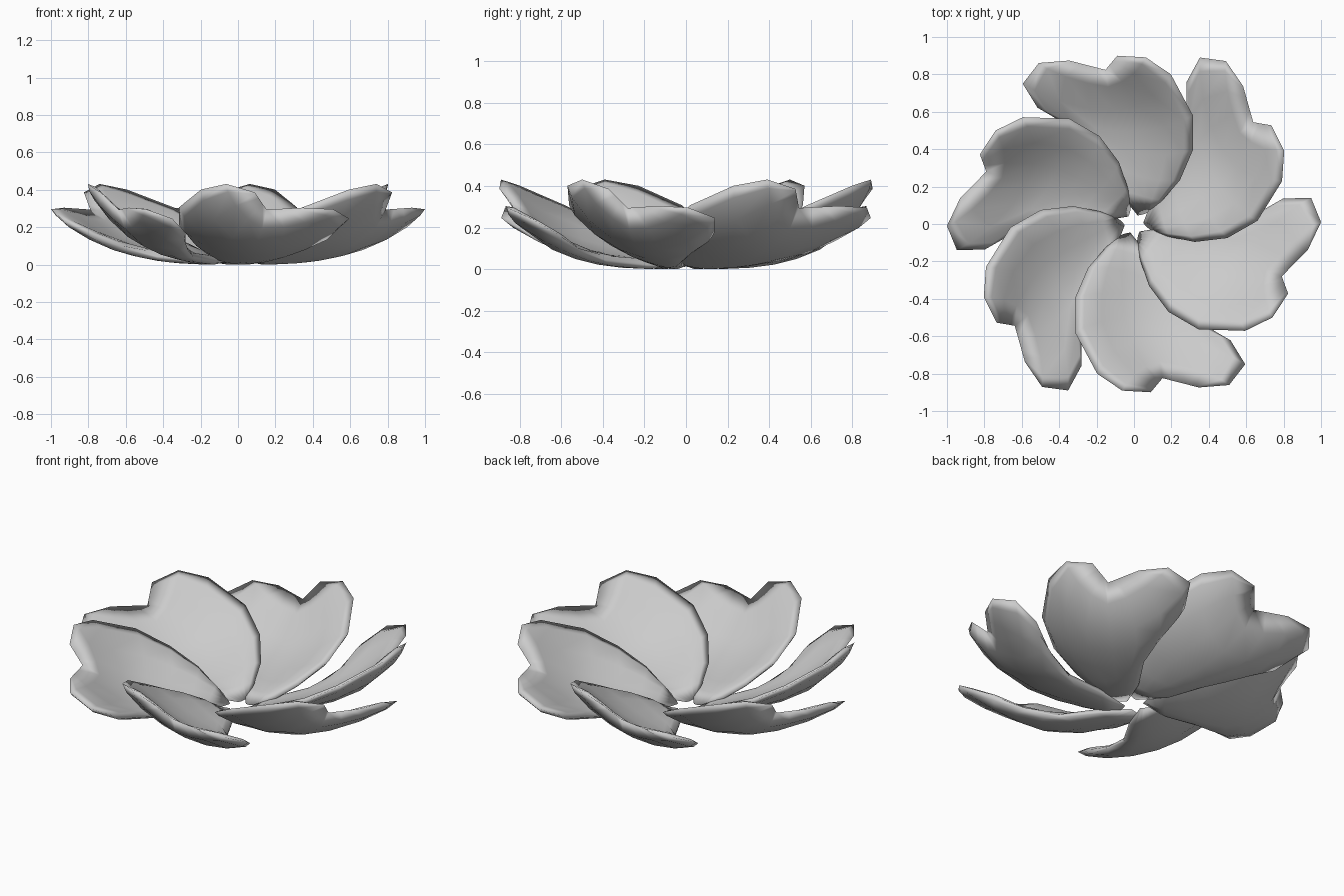
import bpy, bmesh, math
from mathutils import Vector as V

if "Cube" in bpy.data.objects:
    bpy.data.objects.remove(bpy.data.objects["Cube"])

# Heart-shaped petal: paired rim points (outer side, inner side) from base to lobes
ROWS = [
    ((.015, -.110, .024), (.030, -.040, .020)),
    ((.035, -.200, .060), (.210, -.010, .024)),
    ((.080, -.330, .130), (.450, -.020, .055)),
    ((.185, -.470, .215), (.620, .035, .105)),
    ((.345, -.563, .310), (.797, .136, .175)),
    ((.594, -.571, .405), (.947, .140, .250)),
    ((.740, -.500, .435), (1.00, .010, .300)),
    ((.824, -.372, .390), (.930, -.137, .308)),
]
SPINE = [0, .14, .29, .44, .59, .74, .91, 1]     # positions along the midrib
ACROSS = [-1, -.9, -.65, -.33, 0, .33, .65, .9, 1]
BASE, NOTCH = V((.02, -.07, 0)), V((.79, -.28, 0))


def surface(i, t):
    o, n = V(ROWS[i][0]), V(ROWS[i][1])
    f = SPINE[i]
    s = BASE.lerp(NOTCH, f)
    s.z = .018 + .14 * f ** 1.8 + .14 * f ** 6   # bowl that turns up at the tip
    v_shape = s.lerp(n if t > 0 else o, abs(t))
    bowl = s + (n - o) * (t / 2) + ((n + o) / 2 - s) * t * t
    return bowl.lerp(v_shape, {7: 1, 6: .4}.get(i, 0))   # notched tip


def petal_mesh():
    bm = bmesh.new()
    last, cols = len(ROWS) - 1, len(ACROSS)
    top, bottom = [], []
    for i in range(last + 1):
        a, b = [], []
        for j, t in enumerate(ACROSS):
            p = surface(i, t)
            if i in (0, last) or j in (0, cols - 1):
                v = bm.verts.new(p)              # shared rim
                a.append(v)
                b.append(v)
                continue
            # local surface normal sets the thickness direction
            along = surface(i + 1, t) - surface(i - 1, t)
            side = surface(i, t + .05) - surface(i, t - .05)
            n = along.cross(side).normalized()
            edge = .7 if abs(t) > .8 else 1
            a.append(bm.verts.new(p + n * edge * .032))
            b.append(bm.verts.new(p - n * edge * (.012 + .018 * SPINE[i])))
        top.append(a)
        bottom.append(b)
    for g in (top, bottom):
        for i in range(last):
            for j in range(cols - 1):
                q = [g[i][j], g[i][j + 1], g[i + 1][j + 1], g[i + 1][j]]
                bm.faces.new(q if g is top else q[::-1])
    bmesh.ops.recalc_face_normals(bm, faces=bm.faces)
    for f in bm.faces:
        f.smooth = True
    me = bpy.data.meshes.new("petal")
    bm.to_mesh(me)
    bm.free()
    # rest the petal on the ground
    low = min(v.co.z for v in me.vertices)
    for v in me.vertices:
        v.co.z -= low
    return me


# Six overlapping petals around the centre
mesh = petal_mesh()
for k in range(6):
    ob = bpy.data.objects.new("petal_%d" % (k + 1), mesh.copy())
    bpy.context.collection.objects.link(ob)
    ob.rotation_euler.z = k * math.pi / 3
